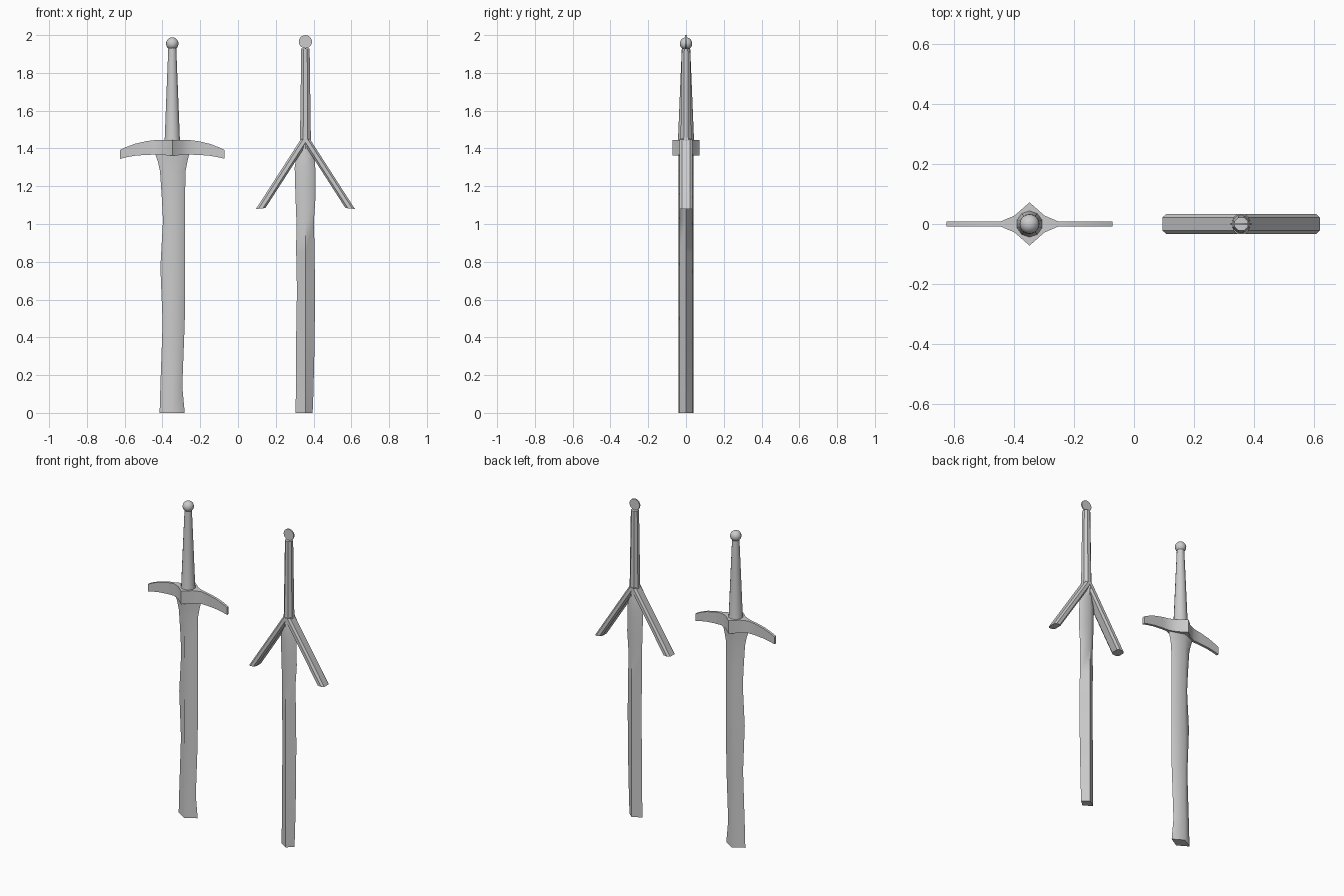
import bpy, bmesh, math

if "Cube" in bpy.data.objects:
    bpy.data.objects.remove(bpy.data.objects["Cube"])

LX, RX = -0.348, 0.357      # centre lines of the two swords


def loft(name, rings, smooth=None):
    """Skin a list of equal-length point rings and cap both ends."""
    bm = bmesh.new()
    rows = [[bm.verts.new(p) for p in ring] for ring in rings]
    n = len(rows[0])
    for a, b in zip(rows, rows[1:]):
        for i in range(n):
            j = (i + 1) % n
            bm.faces.new((a[i], a[j], b[j], b[i]))
    bm.faces.new(rows[0])
    bm.faces.new(rows[-1])
    bmesh.ops.recalc_face_normals(bm, faces=bm.faces)
    mesh = bpy.data.meshes.new(name)
    bm.to_mesh(mesh)
    bm.free()
    ob = bpy.data.objects.new(name, mesh)
    bpy.context.collection.objects.link(ob)
    if smooth:
        shade(ob, smooth)
    return ob


def shade(ob, angle):
    bpy.ops.object.select_all(action='DESELECT')
    ob.select_set(True)
    bpy.context.view_layer.objects.active = ob
    bpy.ops.object.shade_smooth_by_angle(angle=math.radians(angle))


def blade(name, cx, hy, stations):
    """Diamond section blade; stations are (z, left x, right x)."""
    loft(name, [[(l, 0, z), (cx, -hy, z), (r, 0, z), (cx, hy, z)]
                for z, l, r in stations], 70)


def grip(name, cx, sides, stations, smooth=None):
    """Tapered faceted grip; stations are (z, radius)."""
    turn = [2 * math.pi * (i + 0.5) / sides for i in range(sides)]
    loft(name, [[(cx + r * math.cos(t), r * math.sin(t), z) for t in turn]
                for z, r in stations], smooth)


# Left sword: worn blade
blade("left_blade", LX, 0.04, [
    (0, -0.415, -0.282), (0.14, -0.411, -0.295), (0.48, -0.399, -0.282),
    (0.77, -0.411, -0.28), (1.02, -0.397, -0.28), (1.15, -0.404, -0.28),
    (1.28, -0.413, -0.278), (1.33, -0.424, -0.268), (1.37, -0.438, -0.258)])

# Left sword: drooping guard with a diamond block in the middle
half = [(0.277, 1.391, 1.345, 0.008), (0.245, 1.407, 1.353, 0.008),
        (0.20, 1.424, 1.361, 0.008), (0.14, 1.438, 1.366, 0.008),
        (0.095, 1.444, 1.367, 0.009), (0.05, 1.445, 1.365, 0.028)]
guard = ([(-x, t, b, y) for x, t, b, y in half] + [(0, 1.445, 1.362, 0.072)]
         + half[::-1])
loft("left_guard", [[(LX + x, -y, b), (LX + x, y, b), (LX + x, y, t), (LX + x, -y, t)]
                    for x, t, b, y in guard], 25)

# Left sword: grip and ball pommel
grip("left_grip", LX, 10, [(1.43, 0.046), (1.455, 0.042), (1.7, 0.032), (1.935, 0.022)], 40)
bpy.ops.mesh.primitive_uv_sphere_add(segments=16, ring_count=10, radius=0.033,
                                     location=(LX, 0, 1.955))
pommel = bpy.context.object
pommel.name = "left_pommel"
shade(pommel, 40)

# Right sword: worn blade
blade("right_blade", RX, 0.034, [
    (0, 0.305, 0.395), (0.1, 0.306, 0.399), (0.35, 0.307, 0.405),
    (0.65, 0.312, 0.408), (0.85, 0.308, 0.405), (1.02, 0.309, 0.402),
    (1.15, 0.304, 0.411), (1.3, 0.30, 0.409), (1.36, 0.31, 0.404),
    (1.45, 0.332, 0.382)])

# Right sword: two swept-down guard arms with chamfered section
section = [(-0.025, -0.022), (-0.012, -0.034), (0.012, -0.034), (0.025, -0.022),
           (0.025, 0.022), (0.012, 0.034), (-0.012, 0.034), (-0.025, 0.022)]
for side, name in ((-1, "right_guard_arm_left"), (1, "right_guard_arm_right")):
    loft(name, [[(RX + side * (d + u), y, z - 0.1 * u) for u, y in section]
                for d, z in ((0, 1.45), (0.237, 1.082))])

# Right sword: grip and flat disc pommel
grip("right_grip", RX, 8, [(1.41, 0.034), (1.46, 0.031), (1.93, 0.024)])
bpy.ops.mesh.primitive_cylinder_add(vertices=20, radius=0.035, depth=0.008,
                                    location=(RX, 0, 1.965),
                                    rotation=(math.pi / 2, 0, 0))
bpy.context.object.name = "right_pommel"
